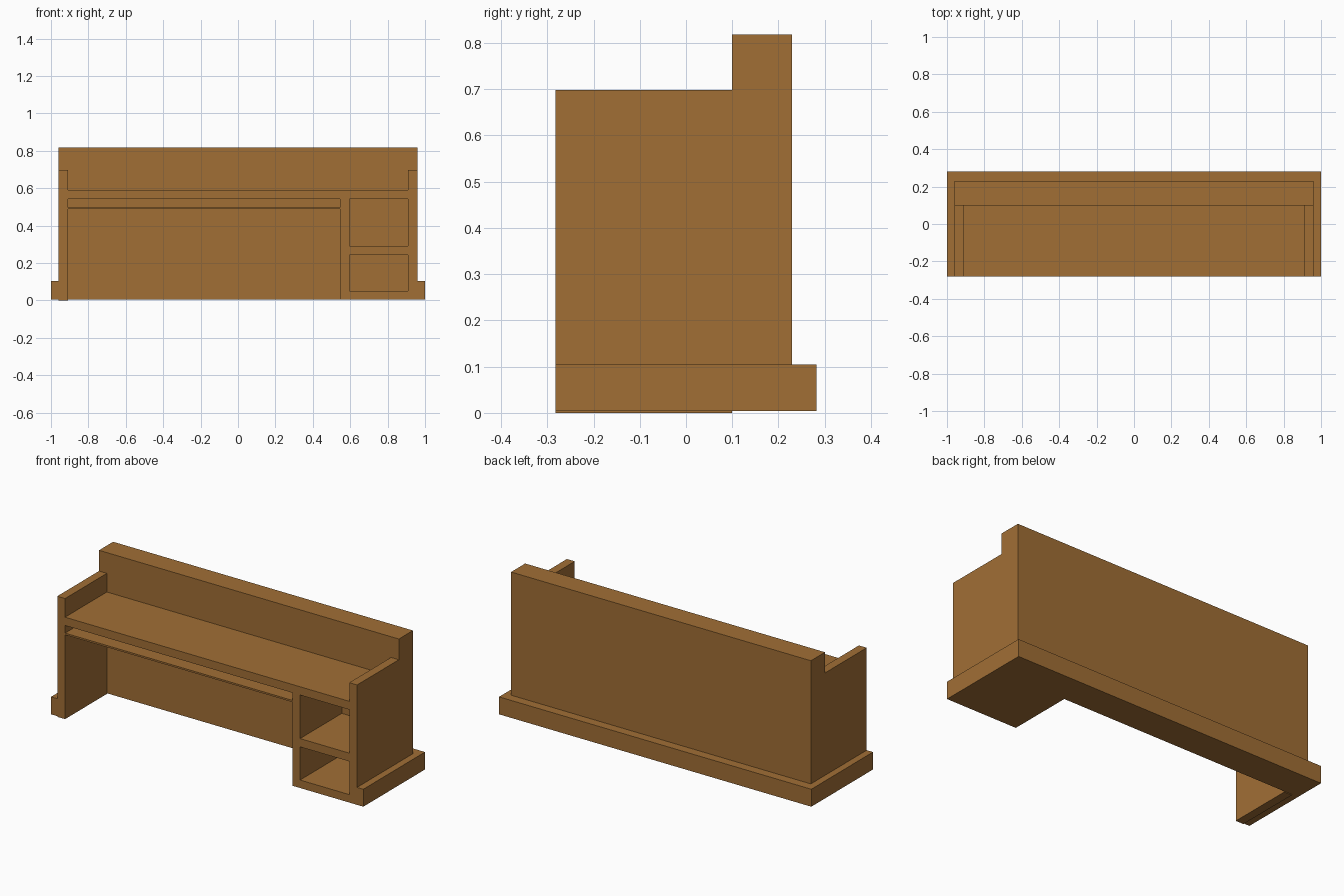
import bpy, bmesh
from mathutils import Vector

if "Cube" in bpy.data.objects:
    bpy.data.objects.remove(bpy.data.objects["Cube"])

wood = bpy.data.materials.new("warm_wood")
wood.diffuse_color = (0.355, 0.158, 0.036, 1.0)
wood.use_nodes = True
wood.node_tree.nodes["Principled BSDF"].inputs["Base Color"].default_value = wood.diffuse_color


def rect(x0, x1, z0, z1):
    return [(x0, z0), (x1, z0), (x1, z1), (x0, z1)]


def extrude_profile(name, loops, to_point, direction):
    """Fill an outline (first loop) with holes (other loops) and extrude it."""
    bm = bmesh.new()
    edges = []
    for loop in loops:
        vs = [bm.verts.new(to_point(a, b)) for a, b in loop]
        edges += [bm.edges.new((vs[i], vs[i - 1])) for i in range(len(vs))]
    bmesh.ops.triangle_fill(bm, edges=edges, use_beauty=True, normal=Vector(direction).normalized())
    ext = bmesh.ops.extrude_face_region(bm, geom=bm.faces[:], use_keep_orig=True)
    moved = [g for g in ext["geom"] if isinstance(g, bmesh.types.BMVert)]
    bmesh.ops.translate(bm, verts=moved, vec=direction)
    bmesh.ops.recalc_face_normals(bm, faces=bm.faces[:])
    me = bpy.data.meshes.new(name)
    bm.to_mesh(me)
    bm.free()
    me.materials.append(wood)
    ob = bpy.data.objects.new(name, me)
    bpy.context.collection.objects.link(ob)
    return ob


FRONT, MID, BACK, REAR = -0.282, 0.10, 0.229, 0.282
LOW = 0.004  # everything but the left leg stops just above the ground

# Desk frame: side panels, desktop, thin shelf and cubby unit as one front profile
outline = [(-0.96, 0), (-0.96, 0.698), (-0.91, 0.698), (-0.91, 0.59),
           (0.91, 0.59), (0.91, 0.698), (0.96, 0.698), (0.96, LOW),
           (0.545, LOW), (0.545, 0.488), (-0.91, 0.488), (-0.91, 0)]
shelf_slot = rect(-0.91, 0.545, 0.498, 0.542)
upper_cubby = rect(0.595, 0.91, 0.29, 0.542)
lower_cubby = rect(0.595, 0.91, 0.05, 0.242)
extrude_profile("desk_frame", [outline, shelf_slot, upper_cubby, lower_cubby],
                lambda x, z: (x, FRONT, z), (0, MID - FRONT, 0))

# Tall back panel
extrude_profile("back_panel", [rect(-0.96, 0.96, LOW, 0.818)],
                lambda x, z: (x, MID, z), (0, BACK - MID, 0))

# Skirting board around the left, back and right sides
skirt = [(-1, FRONT), (-0.96, FRONT), (-0.96, BACK), (0.96, BACK),
         (0.96, FRONT), (1, FRONT), (1, REAR), (-1, REAR)]
extrude_profile("skirting", [skirt],
                lambda x, y: (x, y, LOW), (0, 0, 0.101))
